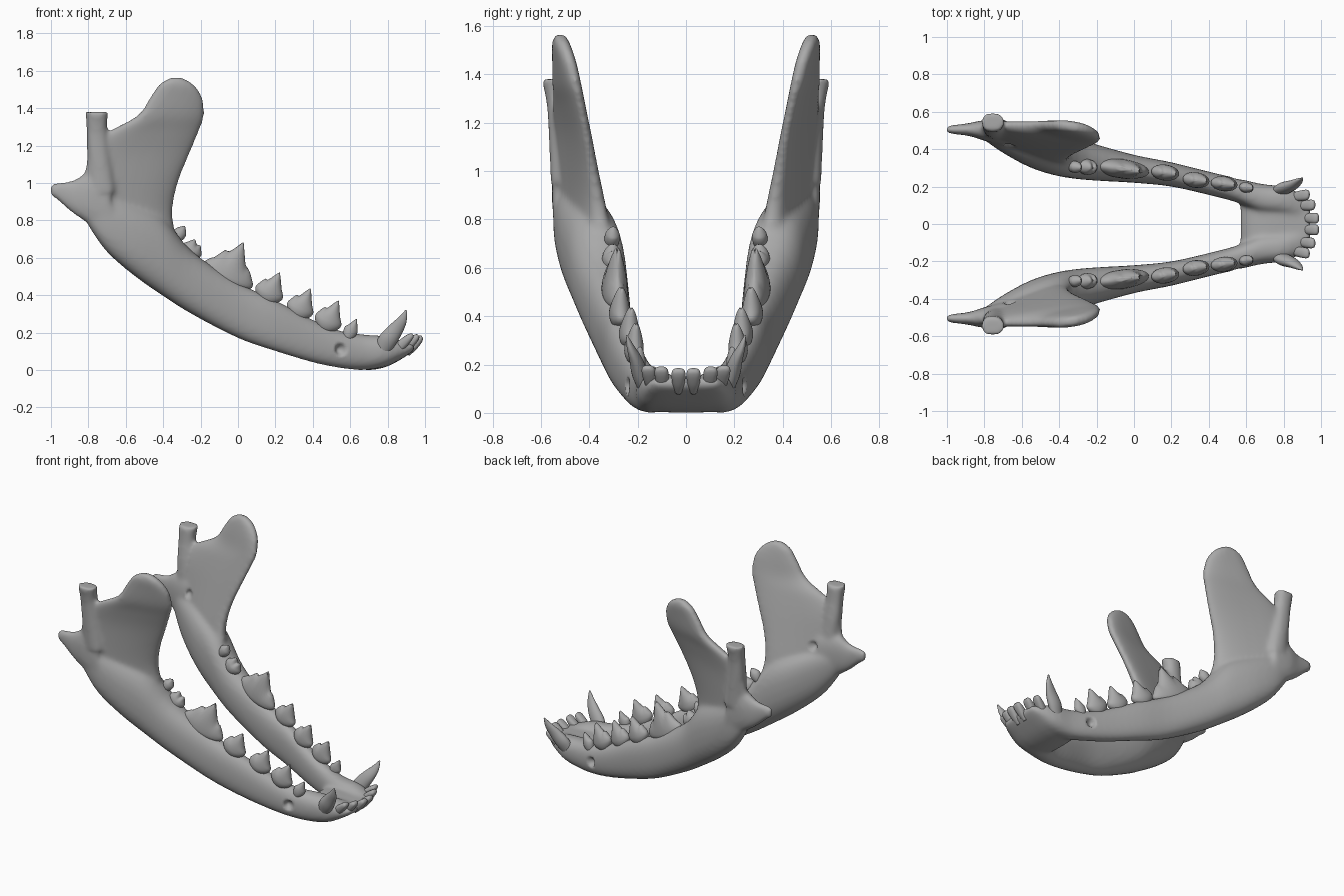
import bpy, bmesh, math
from mathutils import Vector, Matrix

if "Cube" in bpy.data.objects:
    bpy.data.objects.remove(bpy.data.objects["Cube"], do_unlink=True)

GREY = (0.4, 0.4, 0.4, 1)
bone = bpy.data.materials.new("bone_grey")
bone.use_nodes = True
bone.diffuse_color = GREY
bone.node_tree.nodes["Principled BSDF"].inputs["Base Color"].default_value = GREY


def spline(rows, steps=4):
    """Catmull-Rom interpolation of a table of sections."""
    out = []
    for i in range(len(rows) - 1):
        quad = [rows[max(i - 1, 0)], rows[i], rows[i + 1], rows[min(i + 2, len(rows) - 1)]]
        for k in range(steps):
            t = k / steps
            out.append([b + t / 2 * (c - a + t * (2 * a - 5 * b + 4 * c - d + t * (3 * (b - c) + d - a)))
                        for a, b, c, d in zip(*quad)])
    return out + [list(rows[-1])]


def loft(bm, sections, side=1, power=0.85, sides=24):
    """Skin rings given as (centre, half axis, half axis)."""
    def soft(v):
        return math.copysign(abs(v) ** power, v)
    rings = []
    for c, a, b in sections:
        ring = []
        for k in range(sides):
            t = math.tau * k / sides
            p = Vector(c) + Vector(a) * soft(math.cos(t)) + Vector(b) * soft(math.sin(t))
            ring.append(bm.verts.new((p.x, p.y * side, p.z)))
        rings.append(ring)
    for r, s in zip(rings, rings[1:]):
        for k in range(sides):
            n = (k + 1) % sides
            bm.faces.new((r[k], r[n], s[n], s[k]))
    bm.faces.new(rings[0])
    bm.faces.new(rings[-1])


def make_object(name, bm, mirrored=False):
    bmesh.ops.recalc_face_normals(bm, faces=bm.faces)
    mesh = bpy.data.meshes.new(name)
    bm.to_mesh(mesh)
    bm.free()
    mesh.materials.append(bone)
    mesh.shade_smooth()
    ob = bpy.data.objects.new(name, mesh)
    bpy.context.collection.objects.link(ob)
    if mirrored:
        mod = ob.modifiers.new("mirror", 'MIRROR')
        mod.use_axis = (False, True, False)
    return ob


# Horizontal body: x, bottom, top, inner y, outer y
BODY = [(-.8, .77, .95, .45, .54), (-.7, .63, .95, .38, .55), (-.55, .5, .9, .3, .53),
        (-.4, .395, .82, .255, .49), (-.25, .3, .64, .235, .44), (0, .17, .47, .22, .37),
        (.2, .1, .375, .2, .33), (.4, .04, .27, .155, .28), (.55, .01, .21, .115, .245),
        (.68, 0, .19, .06, .215), (.8, .025, .18, .05, .2), (.9, .08, .15, .03, .16),
        (.94, .11, .14, .03, .13)]
# Upright blade: z, back x, front x, back y, front y, half thickness
BLADE = [(.55, -.6, -.3, .42, .33, .06), (.7, -.75, -.33, .47, .34, .07),
         (.85, -.81, -.35, .5, .36, .06), (1, -.82, -.32, .515, .385, .05),
         (1.15, -.8, -.26, .525, .41, .042), (1.27, -.7, -.21, .53, .435, .04),
         (1.36, -.54, -.18, .53, .455, .04), (1.46, -.47, -.19, .53, .48, .038),
         (1.53, -.42, -.24, .53, .505, .033), (1.565, -.36, -.3, .525, .515, .02)]
# Jaw joint post: z, x, y, radius
POST = [(.95, -.72, .5, .07), (1.15, -.745, .515, .062), (1.28, -.755, .53, .055), (1.38, -.755, .545, .062)]
# Rear hook: x, z, half height, y, half thickness
HOOK = [(-.68, .87, .2, .48, .07), (-.8, .92, .14, .5, .055), (-.88, .925, .09, .505, .035),
        (-.95, .95, .055, .505, .026), (-1.005, .965, .028, .505, .02)]
# Chin bridge: x, bottom, top, half width
CHIN = [(.57, .04, .09, .11), (.62, .015, .13, .17), (.7, 0, .15, .19), (.8, .02, .15, .19),
        (.9, .075, .145, .16), (.945, .11, .145, .13)]

bm = bmesh.new()
for side in (1, -1):
    loft(bm, [((x, (i + o) / 2, (b + t) / 2), (0, (o - i) / 2, 0), (0, 0, (t - b) / 2))
              for x, b, t, i, o in spline(BODY)], side)
    loft(bm, [(((b + f) / 2, (yb + yf) / 2, z), ((f - b) / 2, (yf - yb) / 2, 0), (0, h, 0))
              for z, b, f, yb, yf, h in spline(BLADE)], side, 0.75, 32)
    loft(bm, [((x, y, z), (r, 0, 0), (0, r * .85, 0)) for z, x, y, r in spline(POST)], side)
    loft(bm, [((x, y, z), (0, h, 0), (0, 0, v)) for x, z, v, y, h in spline(HOOK)], side)
loft(bm, [((x, 0, (b + t) / 2), (0, w, 0), (0, 0, (t - b) / 2)) for x, b, t, w in spline(CHIN)], 1, 0.6)
jaw = make_object("jaw_bone", bm)

# Fuse the lofts into one smooth surface
remesh = jaw.modifiers.new("fuse", 'REMESH')
remesh.mode = 'VOXEL'
remesh.voxel_size = 0.012
relax = jaw.modifiers.new("relax", 'SMOOTH')
relax.factor = 0.5
relax.iterations = 14
fused = bpy.data.meshes.new_from_object(jaw.evaluated_get(bpy.context.evaluated_depsgraph_get()))
jaw.modifiers.clear()
jaw.data = fused

# Small nerve openings: outer front and inner rear
for x, y, z, r in ((.55, .24, .11, .035), (-.66, .44, .97, .04)):
    for v in fused.vertices:
        d = (v.co - Vector((x, math.copysign(y, v.co.y), z))).length
        if d < r:
            v.co.y += (-1 if x > 0 else 1) * math.copysign(.03, v.co.y) * (1 - (d / r) ** 2)
            v.co.x -= .02 * (1 - d / r)
fused.shade_smooth()


def cheek_tooth(name, centre, half_len, half_wid, cusps, pitch=0.42):
    """Oval crown whose ridge follows peaked cusps (position, height, spread)."""
    bm = bmesh.new()
    bmesh.ops.create_uvsphere(bm, u_segments=36, v_segments=20, radius=1)
    for v in bm.verts:
        u, w, s = v.co
        if s > 0:
            ridge = max(h * max(0, 1 - abs(u - p) / spread) for p, h, spread in cusps)
            v.co = (u * half_len, w * half_wid * (1 - .3 * s), s * max(ridge, .025) + .01)
        else:
            v.co = (u * half_len * (1 + .25 * s), w * half_wid, s * .06)
    bmesh.ops.smooth_vert(bm, verts=bm.verts, factor=.4, use_axis_x=True, use_axis_y=True, use_axis_z=True)
    turn = Matrix.Rotation(-.13, 4, 'Z') @ Matrix.Rotation(pitch, 4, 'Y')
    bm.transform(Matrix.Translation(centre) @ turn)
    make_object(name, bm, True)


# Cheek teeth from front to back
THREE = [(.1, .12, 1), (-.62, .075, .6), (.75, .045, .5)]
cheek_tooth("premolar_1", (.6, .195, .205), .038, .028, [(.1, .07, 1.2)])
cheek_tooth("premolar_2", (.48, .215, .26), .076, .04, THREE)
cheek_tooth("premolar_3", (.33, .235, .325), .076, .042, THREE)
cheek_tooth("premolar_4", (.165, .275, .41), .08, .043, THREE)
cheek_tooth("large_molar", (-.06, .295, .5), .15, .052,
            [(.05, .2, .75), (-.42, .14, .6), (.62, .1, .65), (-.8, .08, .5)])
cheek_tooth("molar_2", (-.25, .305, .635), .058, .042, [(-.35, .06, 1), (.4, .05, 1)], .6)
cheek_tooth("molar_3", (-.315, .305, .725), .035, .032, [(0, .045, 2)], .6)

# Curved canine fangs: x, y, z, radius
FANG = [(.765, .17, .1, .035), (.8, .19, .16, .042), (.845, .207, .22, .034), (.88, .228, .27, .021),
        (.9, .245, .32, .004)]
bm = bmesh.new()
loft(bm, [((x, y, z), (r, 0, -r * .6), (0, r * .8, 0)) for x, y, z, r in spline(FANG)], 1, 1)
make_object("canine", bm, True)

# Incisors fanned along the front edge: base x, y, tip x, outward lean, tip z
for n, (x, y, tip, lean, z) in enumerate([(.9, .031, .985, 0, .178), (.87, .095, .965, .008, .185),
                                         (.83, .14, .935, .018, .19)]):
    bm = bmesh.new()
    rows = [(0, .016, .024), (.4, .026, .027), (.75, .029, .022), (.93, .025, .015), (1, .014, .008)]
    loft(bm, [((x + (tip - x) * t, y + lean * t, .095 + (z - .095) * t), (0, w, 0), (-.6 * d, 0, .8 * d))
              for t, w, d in spline(rows)], 1, 0.8)
    make_object(f"incisor_{n + 1}", bm, True)
